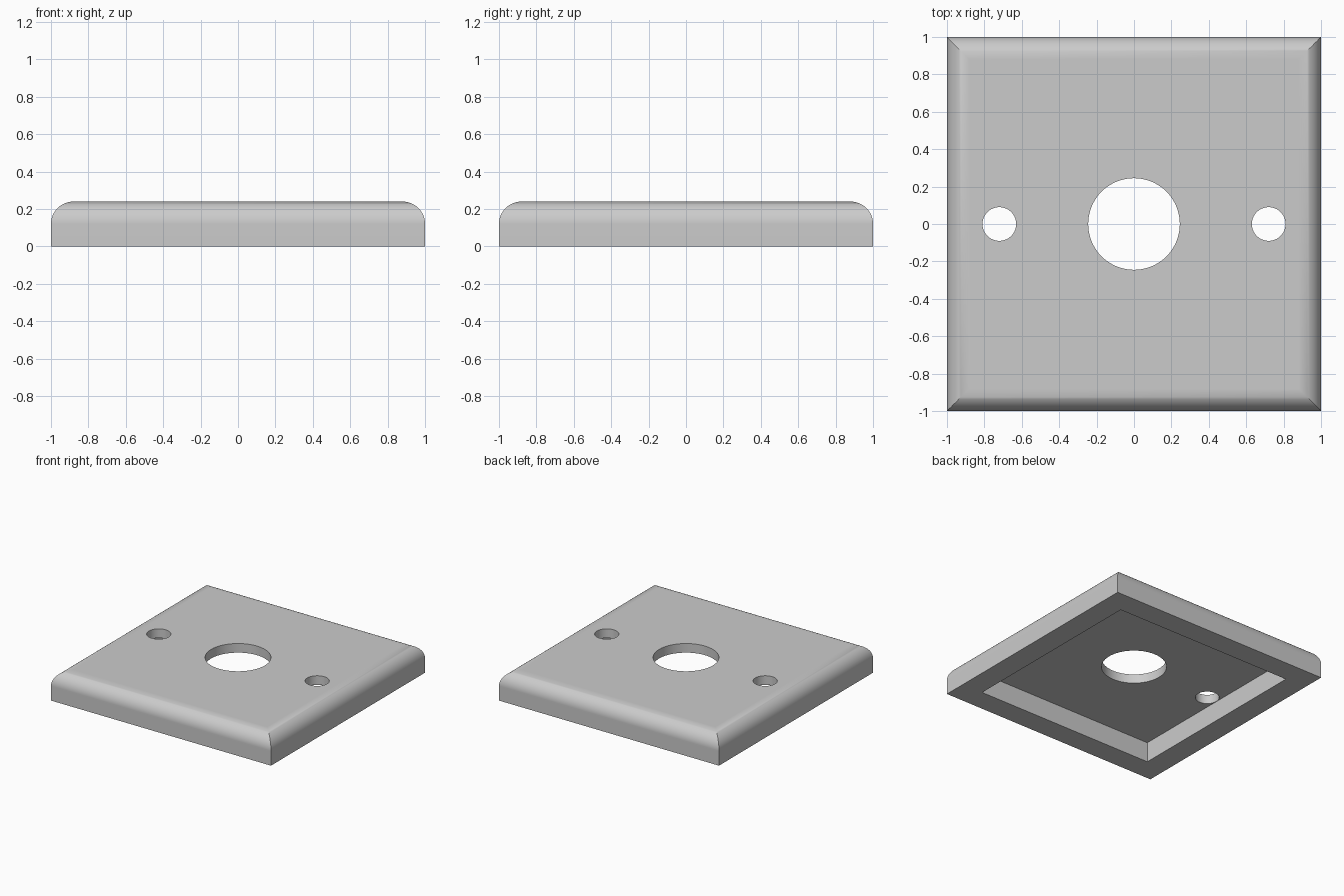
import bpy
import math

cube = bpy.data.objects.get("Cube")
if cube:
    bpy.data.objects.remove(cube, do_unlink=True)

HEIGHT = 0.24
ROUND = 0.12        # radius of the rounded upper edge
STEPS = 16
RECESS = 0.812      # half width of the underside pocket
CEILING = 0.165     # pocket depth

grey = bpy.data.materials.new("plain_grey")
grey.use_nodes = True
colour = (0.6, 0.6, 0.6, 1)
grey.diffuse_color = colour
grey.node_tree.nodes["Principled BSDF"].inputs["Base Color"].default_value = colour


def square_loft(name, profile):
    """Stack square rings given as (half width, z) and cap both ends."""
    verts = [(sx * w, sy * w, z) for w, z in profile
             for sx, sy in ((-1, -1), (1, -1), (1, 1), (-1, 1))]
    faces = [(3, 2, 1, 0), tuple(range(len(verts) - 4, len(verts)))]
    for r in range(0, len(verts) - 4, 4):
        for i in range(4):
            j = (i + 1) % 4
            faces.append((r + i, r + j, r + j + 4, r + i + 4))
    mesh = bpy.data.meshes.new(name)
    mesh.from_pydata(verts, [], faces)
    mesh.materials.append(grey)
    obj = bpy.data.objects.new(name, mesh)
    bpy.context.collection.objects.link(obj)
    return obj


def hole_cutter(name, x, radius):
    bpy.ops.mesh.primitive_cylinder_add(vertices=64, radius=radius, depth=1,
                                        location=(x, 0, 0.2))
    obj = bpy.context.object
    obj.name = name
    obj.data.materials.append(grey)
    return obj


# Plate with upright sides, mitred corners and a quarter-round upper edge
profile = [(1, 0)]
for k in range(STEPS + 1):
    a = math.pi / 2 * k / STEPS
    profile.append((1 - ROUND + ROUND * math.cos(a),
                    HEIGHT - ROUND + ROUND * math.sin(a)))
plate = square_loft("cover_plate", profile)

# Underside pocket, centre opening and two screw holes
cutters = [square_loft("pocket_cutter", [(RECESS, -0.2), (RECESS, CEILING)]),
           hole_cutter("centre_hole_cutter", 0, 0.245),
           hole_cutter("left_screw_hole_cutter", 0.72, 0.09),
           hole_cutter("right_screw_hole_cutter", -0.72, 0.09)]
bpy.ops.object.select_all(action='DESELECT')
plate.select_set(True)
bpy.context.view_layer.objects.active = plate
for cutter in cutters:
    mod = plate.modifiers.new(cutter.name, 'BOOLEAN')
    mod.operation = 'DIFFERENCE'
    mod.solver = 'EXACT'
    mod.object = cutter
    bpy.ops.object.modifier_apply(modifier=mod.name)
    bpy.data.objects.remove(cutter, do_unlink=True)

# Smooth rounded edge and hole walls, with flat faces kept flat
bpy.ops.object.shade_smooth_by_angle(angle=math.radians(30))
weighted = plate.modifiers.new("flat_face_normals", 'WEIGHTED_NORMAL')
weighted.keep_sharp = True
